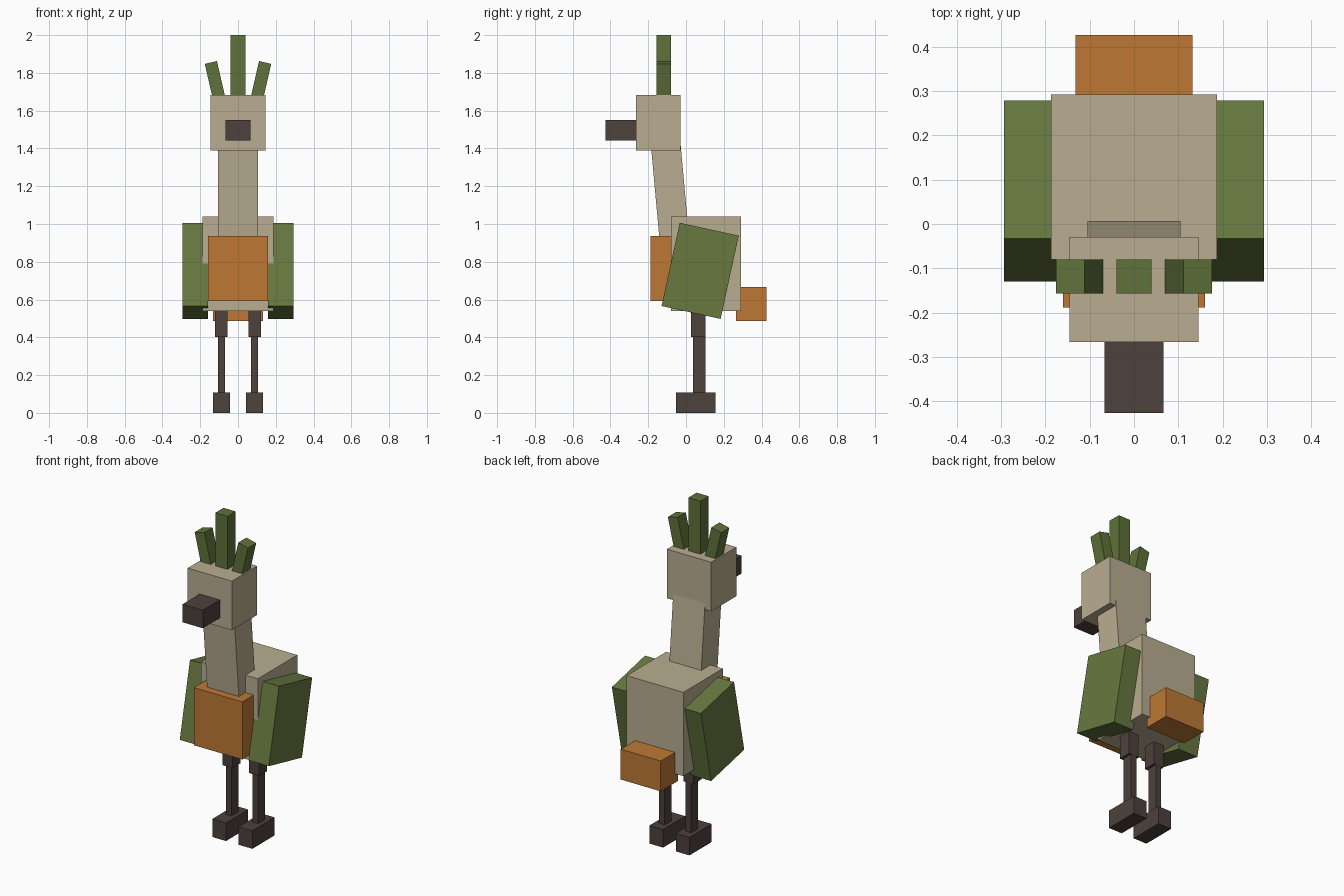
import bpy, math
from mathutils import Vector

if "Cube" in bpy.data.objects:
    bpy.data.objects.remove(bpy.data.objects["Cube"], do_unlink=True)


def make_material(name, rgb):
    mat = bpy.data.materials.new(name)
    mat.use_nodes = True
    mat.diffuse_color = (*rgb, 1)
    bsdf = mat.node_tree.nodes["Principled BSDF"]
    bsdf.inputs["Base Color"].default_value = (*rgb, 1)
    bsdf.inputs["Roughness"].default_value = 0.9
    return mat


beige = make_material("beige", (0.49, 0.42, 0.285))
green = make_material("wing green", (0.135, 0.19, 0.05))
crest_green = make_material("crest green", (0.115, 0.168, 0.042))
orange = make_material("orange", (0.51, 0.19, 0.034))
brown = make_material("dark brown", (0.075, 0.052, 0.045))


def box(name, mat, centre, size, tilt_x=0, tilt_y=0):
    """Box given by centre, full size and tilt in degrees."""
    bpy.ops.mesh.primitive_cube_add(size=1)
    ob = bpy.context.object
    ob.name = ob.data.name = name
    for v in ob.data.vertices:
        v.co = v.co * Vector(size)
    ob.location = centre
    ob.rotation_euler = (math.radians(tilt_x), math.radians(tilt_y), 0)
    ob.data.materials.append(mat)
    return ob


def span(name, mat, x, y, z):
    """Upright box given by its (low, high) extent on each axis."""
    axes = (x, y, z)
    return box(name, mat, [(a + b) / 2 for a, b in axes], [b - a for a, b in axes])


# Torso, chest and tail
span("body", beige, (-0.187, 0.187), (-0.08, 0.292), (0.54, 1.04))
span("chest", orange, (-0.16, 0.16), (-0.188, -0.078), (0.592, 0.936))
span("tail", orange, (-0.132, 0.132), (0.265, 0.427), (0.486, 0.667))

# Forward-leaning neck, head and beak
box("neck", beige, (0, -0.084, 1.165), (0.21, 0.157, 0.58), tilt_x=5.2)
span("head", beige, (-0.146, 0.146), (-0.266, -0.029), (1.39, 1.683))
span("beak", brown, (-0.067, 0.067), (-0.427, -0.26), (1.442, 1.55))

# Upright middle crest feather
span("crest_middle", crest_green, (-0.04, 0.04), (-0.157, -0.08), (1.66, 2.0))

# Paired parts
for side, s in (("left", 1), ("right", -1)):
    def paired(name, mat, x, y, z):
        return span(f"{side}_{name}", mat, sorted((s * x[0], s * x[1])), y, z)

    box(f"{side}_wing", green, (s * 0.227, 0.075, 0.752), (0.134, 0.32, 0.451), tilt_x=-12.3)
    box(f"{side}_crest", crest_green, (s * 0.119, -0.1185, 1.748), (0.066, 0.077, 0.22),
        tilt_y=s * 13)
    paired("thigh", brown, (0.055, 0.121), (0.026, 0.103), (0.402, 0.56))
    paired("shank", brown, (0.069, 0.106), (0.038, 0.102), (0.1, 0.41))
    paired("foot", brown, (0.042, 0.132), (-0.053, 0.156), (0, 0.108))
